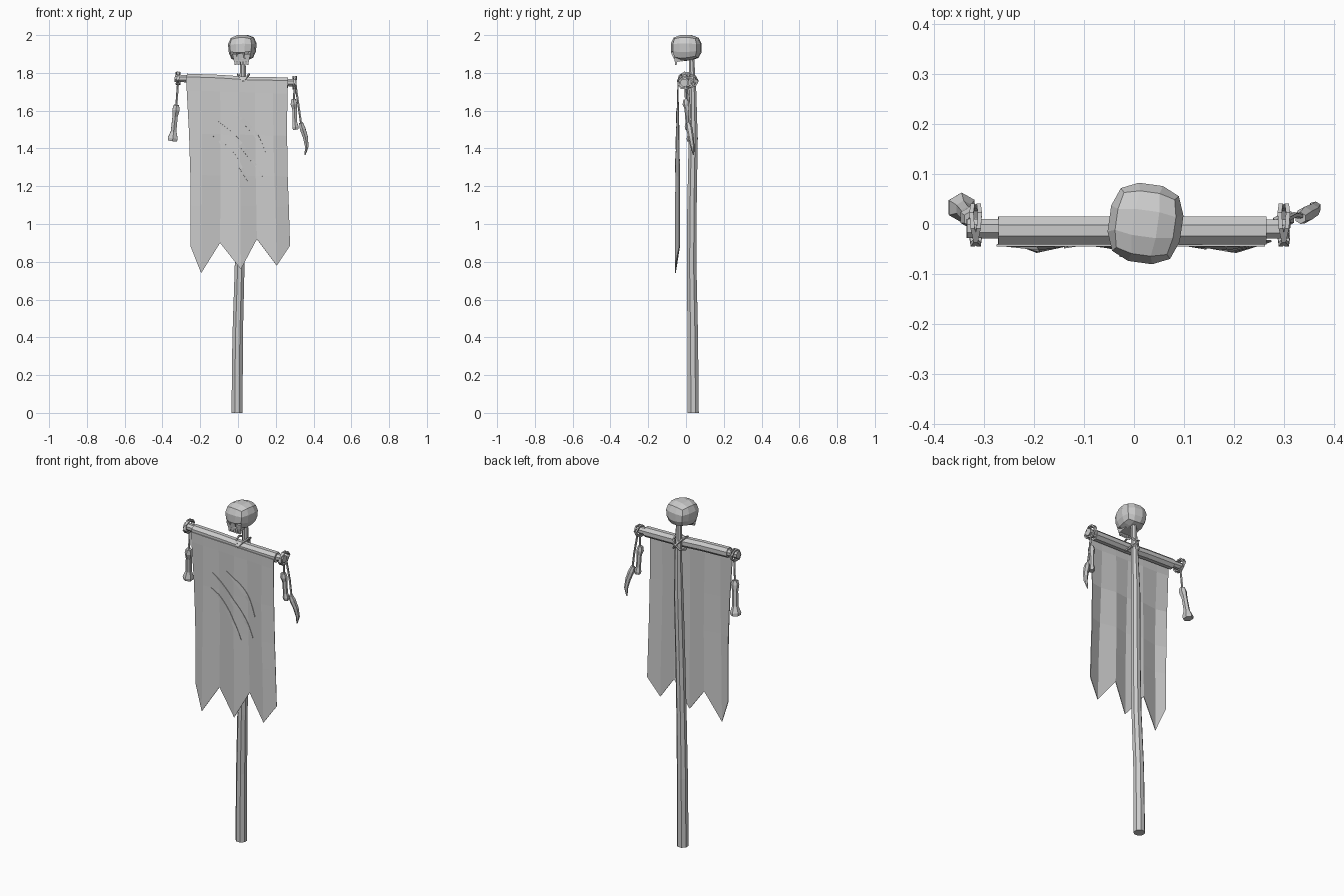
import bpy, bmesh, math
from mathutils import Vector
from mathutils.bvhtree import BVHTree

if "Cube" in bpy.data.objects:
    bpy.data.objects.remove(bpy.data.objects["Cube"])

grey = bpy.data.materials.new("plain grey")
grey.use_nodes = True
colour = (0.6, 0.6, 0.6, 1)
grey.diffuse_color = colour
grey.node_tree.nodes["Principled BSDF"].inputs["Base Color"].default_value = colour


def finish(name, bm):
    bmesh.ops.recalc_face_normals(bm, faces=bm.faces)
    mesh = bpy.data.meshes.new(name)
    bm.to_mesh(mesh)
    bm.free()
    mesh.materials.append(grey)
    obj = bpy.data.objects.new(name, mesh)
    bpy.context.collection.objects.link(obj)
    return obj


def tube(name, points, radii, sides=6, closed=False, flat=1.0):
    """Sweep a polygon along points with one radius for each point."""
    bm = bmesh.new()
    pts = [Vector(p) for p in points]
    n = len(pts)
    if not isinstance(radii, (list, tuple)):
        radii = [radii] * n
    rings = []
    for i, p in enumerate(pts):
        ahead = pts[(i + 1) % n] if closed else pts[min(i + 1, n - 1)]
        behind = pts[i - 1] if closed else pts[max(i - 1, 0)]
        d = (ahead - behind).normalized()
        ref = Vector((1, 0, 0)) if abs(d.x) < 0.75 else Vector((0, 1, 0))
        a = (ref - d * ref.dot(d)).normalized()
        b = d.cross(a)
        ring = []
        for k in range(sides):
            t = math.tau * (k + 0.5) / sides
            ring.append(bm.verts.new(p + (a * math.cos(t) + b * math.sin(t) * flat) * radii[i]))
        rings.append(ring)
    for i in range(n if closed else n - 1):
        r, s = rings[i], rings[(i + 1) % n]
        for k in range(sides):
            m = (k + 1) % sides
            bm.faces.new((r[k], r[m], s[m], s[k]))
    if not closed:
        bm.faces.new(rings[0])
        bm.faces.new(rings[-1])
    return finish(name, bm)


def loop(centre, u, v, count=8):
    """Points of an ellipse with half axes u and v."""
    c, u, v = Vector(centre), Vector(u), Vector(v)
    return [c + u * math.cos(math.tau * i / count) + v * math.sin(math.tau * i / count)
            for i in range(count)]


# Crooked pole and sagging crossbar
tube("pole", [(-.005, .038, 0), (-.002, .036, .4), (.008, .03, .75), (.014, .031, 1.05),
              (.02, .038, 1.45), (.025, .036, 1.7), (.026, .028, 1.9)],
     [.032, .03, .028, .027, .026, .02, .015], 8)
tube("crossbar", [(-.335, -.009, 1.772), (-.1, -.01, 1.762), (.05, -.01, 1.752),
                  (.31, -.01, 1.748)], .021, 8)
tube("banner_sleeve", [(-.272, -.013, 1.768), (-.1, -.013, 1.762), (.05, -.013, 1.752),
                       (.265, -.013, 1.748)], .03, 8)

# Lashings at the crossing and at the bar ends
for s in (-1, 1):
    tube("cross_lashing", loop((.028, .01, 1.757), (.03 * s, 0, .035), (0, .053, 0)),
         .006, 4, True)
for x, z in ((-.317, 1.771), (.3, 1.748)):
    for tilt in (-.006, .006):
        tube("end_lashing", loop((x, -.002, z), (tilt, .039, .01), (tilt, -.006, .031)),
             .006, 4, True)

# Folded banner with a ragged lower edge
tops = [-.275, -.195, -.095, .005, .09, .185, .262]
bottoms = [(-.25, .88), (-.195, .74), (-.095, .9), (.015, .76), (.1, .92), (.205, .78), (.275, .885)]
bm = bmesh.new()
grid = []
for t in (0, .07, .35, .62, .82, 1):
    row = []
    for i, (top, (low, end)) in enumerate(zip(tops, bottoms)):
        start = 1.765 - .02 * i / 6
        waist = -.03 * math.sin(math.pi * t) * top
        fold = (-.009 if i % 2 else .009) * min(1, t * 2)
        y = -.043 + fold - (.004 if i % 2 else 0) * t
        z = start + (end - start) * t if t == 1 else start + (.95 - start) * t
        row.append(bm.verts.new((top + (low - top) * t + waist, y, z)))
    grid.append(row)
for r, s in zip(grid, grid[1:]):
    for k in range(6):
        bm.faces.new((r[k], r[k + 1], s[k + 1], s[k]))
tree = BVHTree.FromBMesh(bm)
cloth = finish("banner", bm)
mod = cloth.modifiers.new("thickness", "SOLIDIFY")
mod.thickness, mod.offset = .004, 0

# Three curved claw slashes lying on the banner
for start, end in (((-.04, 1.6), (.145, 1.38)), ((-.135, 1.565), (.13, 1.25)),
                   ((-.14, 1.475), (.055, 1.22))):
    a, b = Vector(start), Vector(end)
    side = Vector((b.y - a.y, a.x - b.x)).normalized()
    bm = bmesh.new()
    previous = None
    for i in range(13):
        t = i / 12
        bow = math.sin(math.pi * t)
        pair = []
        for w in (-.034, -.01):
            p = a.lerp(b, t) + side * (w * bow + (.0005 if w > -.02 else 0))
            hit = tree.ray_cast(Vector((p.x, -1, p.y)), Vector((0, 1, 0)))[0]
            pair.append(bm.verts.new((p.x, (hit.y if hit else -.043) - .004, p.y)))
        if previous:
            bm.faces.new((previous[0], previous[1], pair[1], pair[0]))
        previous = pair
    slash = finish("claw_slash", bm)
    mod = slash.modifiers.new("thickness", "SOLIDIFY")
    mod.thickness, mod.offset = .003, 0

# Hanging bones, each on a cord
tube("right_cord", [(-.317, .006, 1.75), (-.327, .012, 1.61)], .006, 5)
tube("right_bone", [(-.326, .01, 1.63), (-.328, .013, 1.605), (-.333, .02, 1.57),
                    (-.341, .03, 1.49), (-.345, .033, 1.455), (-.347, .034, 1.44)],
     [.016, .022, .016, .017, .03, .028], 6)
tube("left_cord", [(.3, -.004, 1.735), (.297, 0, 1.65)], .006, 5)
tube("left_bone", [(.294, 0, 1.66), (.296, .002, 1.635), (.299, .006, 1.61),
                   (.301, .01, 1.54), (.304, .012, 1.515), (.305, .013, 1.5)],
     [.014, .02, .014, .013, .019, .016], 6)
tube("left_claw_cord", [(.306, .01, 1.73), (.322, .018, 1.62), (.336, .016, 1.52)], .006, 5)
tube("left_claw", [(.333, .012, 1.535), (.342, .018, 1.505), (.357, .026, 1.46),
                   (.364, .034, 1.41), (.355, .04, 1.365)],
     [.012, .017, .015, .011, .003], 6)

# Faceted skull: rounded block with sunken eyes and nose
bm = bmesh.new()
bmesh.ops.create_cube(bm, size=2)
bmesh.ops.subdivide_edges(bm, edges=bm.edges[:], cuts=2, use_grid_fill=True)
bm.normal_update()
front = [f for f in bm.faces if f.normal.y < -.9 and f.calc_center_median().z < -.3]
front.sort(key=lambda f: f.calc_center_median().x)
for v in bm.verts:
    v.co = v.co.lerp(v.co.normalized() * 1.3, .8)
size = max(v.co.x for v in bm.verts)
turn = math.radians(-8)
for v in bm.verts:
    p = v.co / size
    x, y, z = p.x * .073, p.y * .079, p.z * .069
    if z < 0:
        x *= .94
        z *= .92 if y > 0 else 1
    v.co = (.023 + x * math.cos(turn) - y * math.sin(turn),
            .001 + x * math.sin(turn) + y * math.cos(turn), 1.931 + z + .03 * x)
bm.normal_update()
for f, width, depth in zip(front, (.008, .014, .008), (.02, .01, .02)):
    bmesh.ops.inset_region(bm, faces=[f], thickness=width)
    n = f.normal.copy()
    for v in f.verts:
        v.co -= n * depth
finish("skull", bm)

# Upper jaw and a row of teeth
bm = bmesh.new()
bmesh.ops.create_cube(bm, size=1)
for v in bm.verts:
    low = v.co.z < 0
    v.co = (.018 + v.co.x * (.078 if low else .095),
            (-.066 if v.co.y < 0 else 0) + (.008 if low and v.co.y < 0 else 0),
            (1.857 if v.co.y < 0 else 1.866) if low else 1.9)
finish("upper_jaw", bm)
for i in range(5):
    x = -.014 + i * .016
    tube("tooth", [(x, -.054, 1.868), (x, -.053, 1.843)], [.009, .007], 4)
